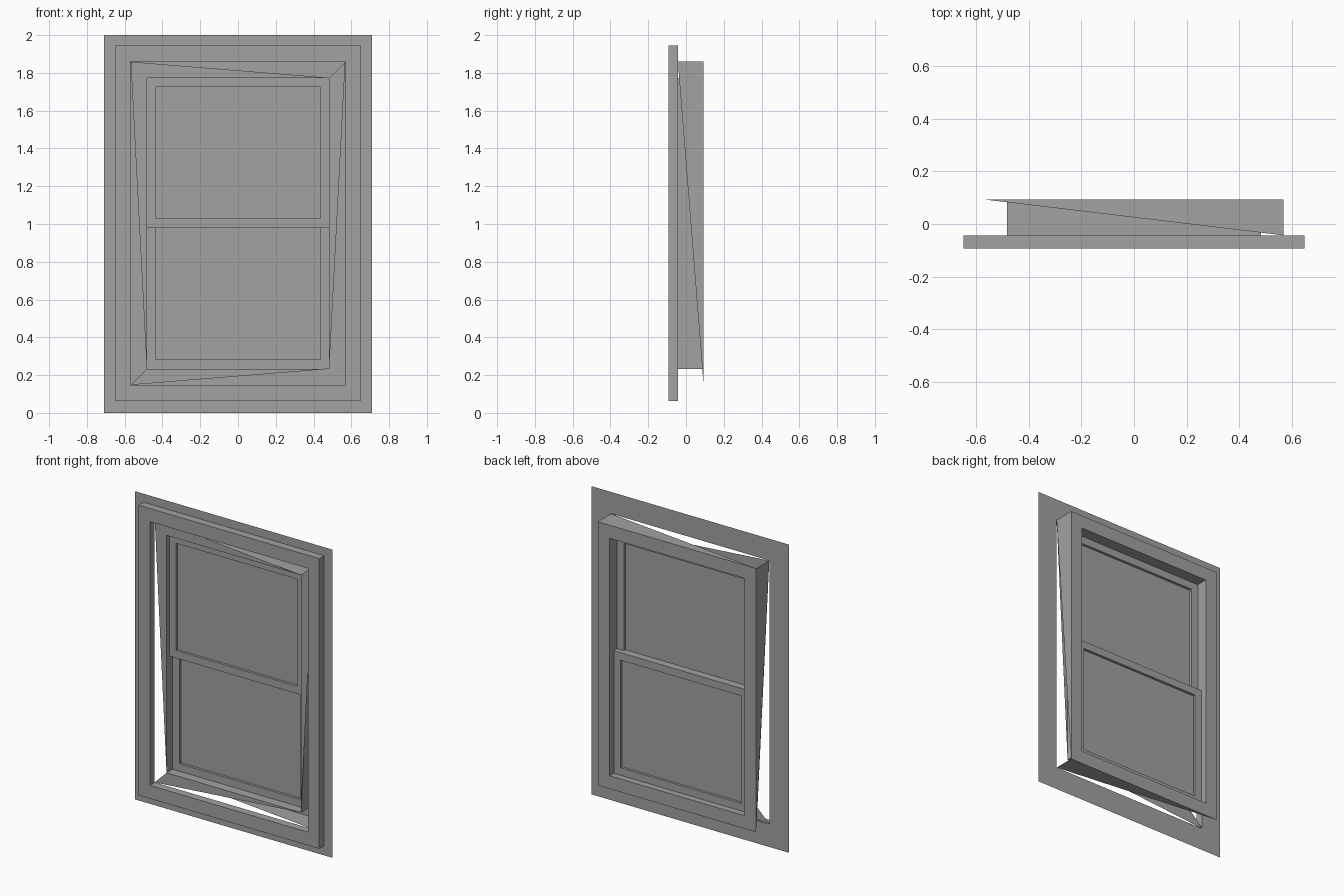
import bpy
import bmesh
from mathutils import Vector

cube = bpy.data.objects.get("Cube")
if cube:
    bpy.data.objects.remove(cube, do_unlink=True)

grey = bpy.data.materials.new("plain_grey")
grey.use_nodes = True
grey.diffuse_color = (0.36, 0.36, 0.36, 1)
bsdf = next(n for n in grey.node_tree.nodes if n.type == 'BSDF_PRINCIPLED')
bsdf.inputs["Base Color"].default_value = grey.diffuse_color

FRONT, BACK = Vector((0, -1, 0)), Vector((0, 1, 0))


def rect(half, low, high, y):
    """Corners in the order top left, top right, bottom right, bottom left."""
    return [Vector(c) for c in ((-half, y, high), (half, y, high),
                                (half, y, low), (-half, y, low))]


def at(corners, y):
    return [Vector((c.x, y, c.z)) for c in corners]


def face(bm, points, facing):
    f = bm.faces.new([bm.verts.new(p) for p in points])
    f.normal_update()
    if f.normal.dot(facing) < 0:
        f.normal_flip()


def ring(bm, outer, inner, facing):
    for i in range(4):
        j = (i + 1) % 4
        face(bm, (outer[i], outer[j], inner[j], inner[i]), facing)


def walls(bm, corners, y0, y1, sign):
    """Four sides of a rectangle; sign 1 faces outward, -1 inward."""
    a, b = at(corners, y0), at(corners, y1)
    centre = sum(a, Vector()) / 4
    for i in range(4):
        j = (i + 1) % 4
        face(bm, (a[i], a[j], b[j], b[i]), ((a[i] + a[j]) / 2 - centre) * sign)


def finish(bm, name):
    bmesh.ops.remove_doubles(bm, verts=bm.verts[:], dist=0.0001)
    bmesh.ops.dissolve_limit(bm, angle_limit=0.001, verts=bm.verts[:], edges=bm.edges[:])
    mesh = bpy.data.meshes.new(name)
    bm.to_mesh(mesh)
    bm.free()
    mesh.materials.append(grey)
    bpy.context.collection.objects.link(bpy.data.objects.new(name, mesh))


# Depth planes, front to back
Y_TRIM, Y_FLANGE, Y_BACK = -0.093, -0.043, 0.093
opening = rect(0.568, 0.148, 1.859, Y_FLANGE)
reveal = rect(0.483, 0.233, 1.774, Y_FLANGE)

# Thin mounting flange
bm = bmesh.new()
ring(bm, rect(0.709, 0, 2, Y_FLANGE), opening, FRONT)
finish(bm, "mounting_flange")

# Raised trim on the front
bm = bmesh.new()
trim = rect(0.648, 0.062, 1.945, Y_TRIM)
ring(bm, trim, at(opening, Y_TRIM), FRONT)
walls(bm, trim, Y_TRIM, Y_FLANGE, 1)
walls(bm, opening, Y_TRIM, Y_FLANGE, -1)
finish(bm, "front_trim")

# Inner jamb lining and its full back face
bm = bmesh.new()
walls(bm, reveal, Y_FLANGE, Y_BACK, -1)
ring(bm, at(opening, Y_BACK), at(reveal, Y_BACK), BACK)
finish(bm, "jamb_frame")

# Half-open web: one triangle on the front and one on the outside of each side
bm = bmesh.new()
back = at(opening, Y_BACK)
TL, TR, BR, BL = range(4)
for a, b, out in ((TL, TR, (0, 0, 1)), (TL, BL, (-1, 0, 0)),
                  (TR, BR, (1, 0, 0)), (BL, BR, (0, 0, -1))):
    face(bm, (opening[a], reveal[a], reveal[b]), FRONT)
    # horizontal sides start from the right, upright sides from the top
    s, e = (b, a) if out[2] else (a, b)
    face(bm, (opening[s], back[s], back[e]), Vector(out))
finish(bm, "jamb_web")

# Upper sash in front, lower sash behind, each with a pane
for name, low, high, y0, y1 in (("upper", 0.98, 1.774, -0.015, 0.018),
                                ("lower", 0.233, 1.029, 0.018, 0.051)):
    rail = 0.049
    outer = rect(0.483, low, high, y0)
    inner = rect(0.483 - rail, low + rail, high - rail, y0)
    bm = bmesh.new()
    ring(bm, outer, inner, FRONT)
    ring(bm, at(outer, y1), at(inner, y1), BACK)
    walls(bm, outer, y0, y1, 1)
    walls(bm, inner, y0, y1, -1)
    finish(bm, name + "_sash")
    bm = bmesh.new()
    face(bm, at(inner, (y0 + y1) / 2), FRONT)
    finish(bm, name + "_pane")
